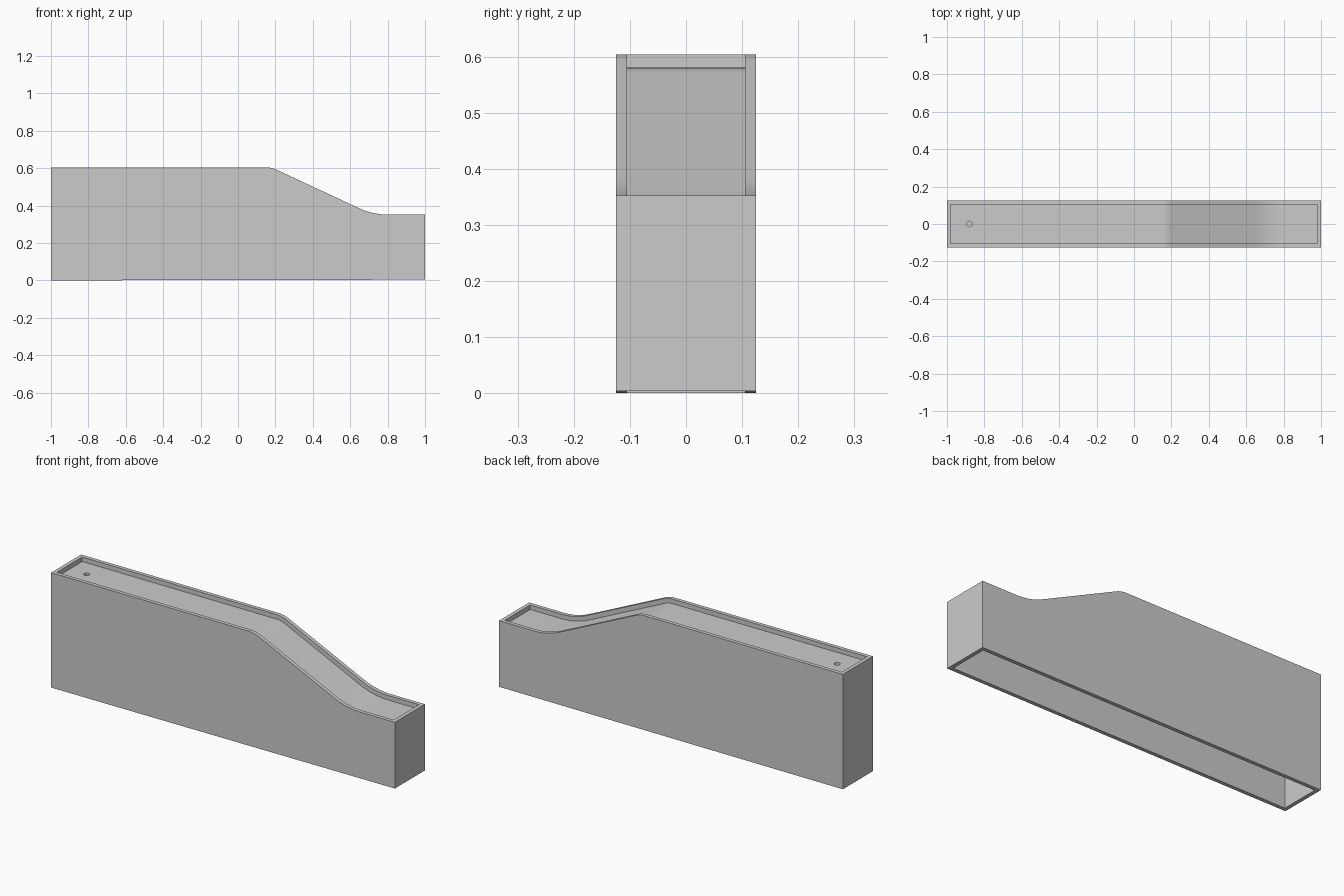
import bpy, bmesh, math

if "Cube" in bpy.data.objects:
    bpy.data.objects.remove(bpy.data.objects["Cube"])

SLOPE = math.radians(25)
T = math.tan(SLOPE / 2)


def bend(cx, cz, r, a0, a1, n=10):
    # points along an arc in the xz plane
    return [(cx + r * math.cos(a0 + (a1 - a0) * i / n),
             cz + r * math.sin(a0 + (a1 - a0) * i / n)) for i in range(n + 1)]


def top_line(x0, x1, d):
    # channel profile sunk by d below the rim: level, convex bend, slope, concave bend, level
    hi, lo, r1, r2 = 0.604 - d, 0.352 - d, 0.14 - d, 0.36 + d
    c1 = 0.18 - 0.14 * T
    c2 = 0.72 + 0.36 * T
    up = math.pi / 2
    return ([(x0, hi)] + bend(c1, hi - r1, r1, up, up - SLOPE)
            + bend(c2, lo + r2, r2, -up - SLOPE, -up) + [(x1, lo)])


def prism(name, pts, half):
    bm = bmesh.new()
    face = bm.faces.new([bm.verts.new((x, -half, z)) for x, z in pts])
    ext = bmesh.ops.extrude_face_region(bm, geom=[face])
    bmesh.ops.translate(bm, vec=(0, 2 * half, 0),
                        verts=[g for g in ext["geom"] if isinstance(g, bmesh.types.BMVert)])
    bmesh.ops.recalc_face_normals(bm, faces=bm.faces[:])
    me = bpy.data.meshes.new(name)
    bm.to_mesh(me)
    bm.free()
    ob = bpy.data.objects.new(name, me)
    bpy.context.collection.objects.link(ob)
    return ob


def cut(target, cutter):
    cutter.hide_render = True
    m = target.modifiers.new("cut", 'BOOLEAN')
    m.operation = 'DIFFERENCE'
    m.solver = 'EXACT'
    m.object = cutter
    bpy.context.view_layer.objects.active = target
    bpy.ops.object.modifier_apply(modifier=m.name)
    bpy.data.objects.remove(cutter)


# outer body, underside rising very slightly to the right
body = prism("channel_body", top_line(-1, 1, 0) + [(1, 0.004), (-1, 0)], 0.125)

# shallow open channel along the top
cut(body, prism("channel_cutter", top_line(-0.98, 0.98, 0.024) + [(0.98, 0.8), (-0.98, 0.8)], 0.105))

# hollow underside
cut(body, prism("hollow_cutter", top_line(-0.98, 0.98, 0.044) + [(0.98, -0.1), (-0.98, -0.1)], 0.105))

# small round drain recess at the high end
bpy.ops.mesh.primitive_cylinder_add(vertices=24, radius=0.015, depth=0.1,
                                    location=(-0.88, 0, 0.568 + 0.05))
cut(body, bpy.context.object)

bpy.ops.object.select_all(action='DESELECT')
body.select_set(True)
bpy.context.view_layer.objects.active = body
bpy.ops.object.shade_smooth_by_angle(angle=math.radians(20))
